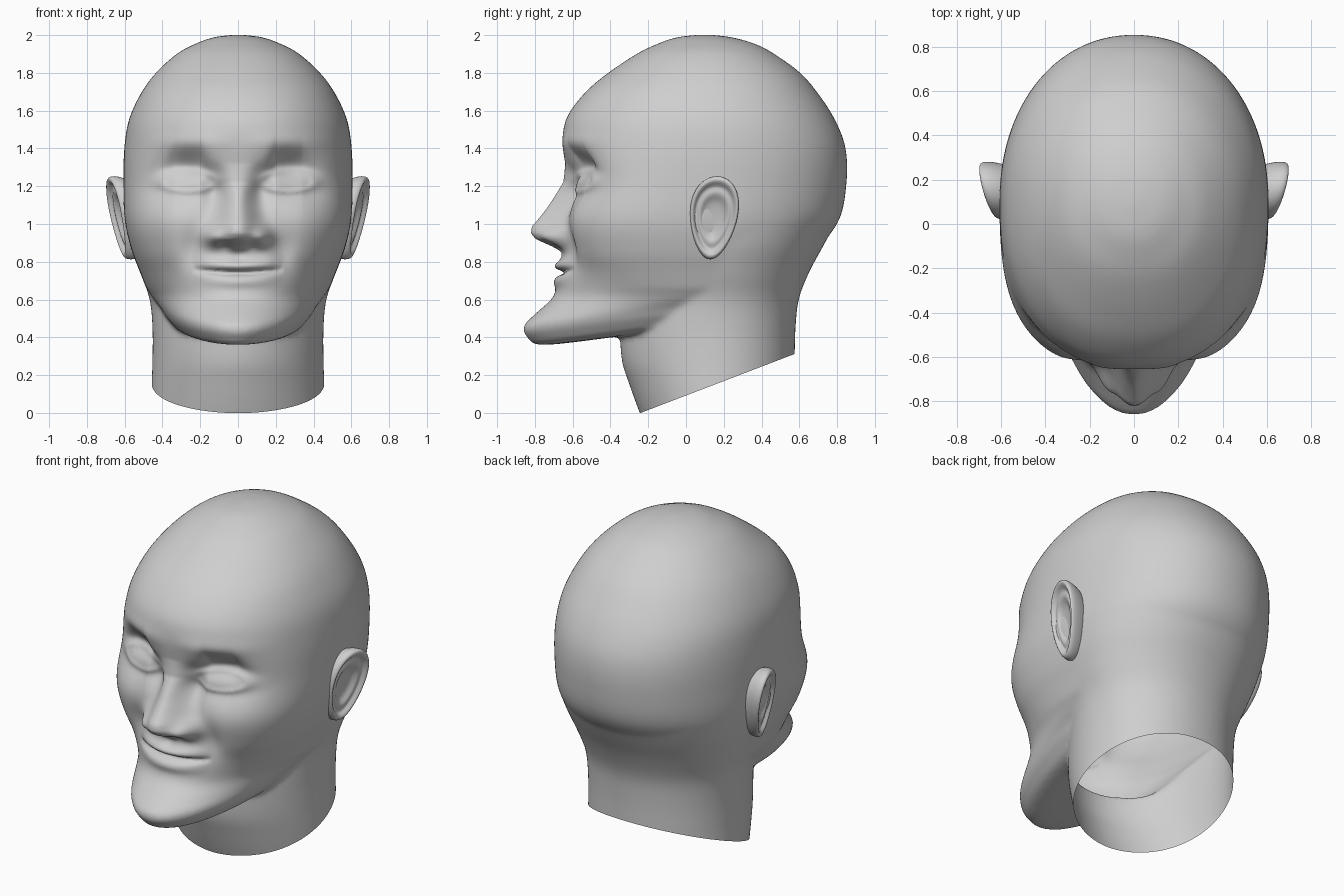
import bpy
import bmesh
from math import sin, cos, pi, exp, sqrt
from mathutils import Vector

cube = bpy.data.objects.get("Cube")
if cube:
    bpy.data.objects.remove(cube, do_unlink=True)

GREY = (0.62, 0.62, 0.62, 1.0)
clay = bpy.data.materials.new("clay_grey")
clay.use_nodes = True
clay.diffuse_color = GREY
clay.node_tree.nodes["Principled BSDF"].inputs["Base Color"].default_value = GREY


def clamp(v):
    return max(0.0, min(1.0, v))


def gauss(x, z, cx, cz, sx, sz):
    return exp(-((x - cx) / sx) ** 2 - ((z - cz) / sz) ** 2)


def ramp(keys, v):
    """Piecewise linear lookup in ascending (position, value) pairs."""
    if v <= keys[0][0]:
        return keys[0][1]
    for (a, va), (b, vb) in zip(keys, keys[1:]):
        if v <= b:
            return va + (vb - va) * (v - a) / (b - a)
    return keys[-1][1]


def spline(rows, steps):
    """Smooth in-between rows through the key rows."""
    out = []
    for i in range(len(rows) - 1):
        p0, p1 = rows[max(i - 1, 0)], rows[i]
        p2, p3 = rows[i + 1], rows[min(i + 2, len(rows) - 1)]
        for s in range(steps):
            t = s / steps
            out.append([b + 0.5 * t * (c - a + t * (2 * a - 5 * b + 4 * c - d
                        + t * (3 * (b - c) + d - a)))
                        for a, b, c, d in zip(p0, p1, p2, p3)])
    return out + [list(rows[-1])]


def skin(bm, rings):
    """Join rings of points with quads and cap both ends."""
    loops = [[bm.verts.new(p) for p in ring] for ring in rings]
    n = len(loops[0])
    for a, b in zip(loops, loops[1:]):
        for i in range(n):
            j = (i + 1) % n
            bm.faces.new((a[i], a[j], b[j], b[i]))
    bm.faces.new(loops[0])
    bm.faces.new(loops[-1])


def section(z, w, front, back, n, tilt, widest):
    """Oval, squarer in front, with its own front and back depth."""
    w = max(w, 0.005)
    mid = min(widest, back)
    k = tilt * clamp((0.66 - z) / 0.2)
    ring = []
    for i in range(96):
        c, s = cos(2 * pi * i / 96), sin(2 * pi * i / 96)
        p = 2 / 2.1 if s > 0 else 2 / n
        x = w * abs(c) ** p * (1 if c > 0 else -1)
        y = mid + abs(s) ** p * ((back if s > 0 else front) - mid)
        ring.append((x, y, z + k * (y - front)))
    return ring


# Rows: height, half width, front, back, squareness of the front
HEAD = [
    (2.003, 0.01, 0.08, 0.12, 2), (1.988, 0.13, -0.05, 0.245, 2),
    (1.952, 0.23, -0.155, 0.37, 2), (1.9, 0.325, -0.262, 0.468, 2.1),
    (1.8, 0.435, -0.412, 0.605, 2.1), (1.69, 0.515, -0.54, 0.7, 2.2),
    (1.55, 0.578, -0.637, 0.79, 2.2), (1.4, 0.602, -0.65, 0.845, 2.3),
    (1.22, 0.607, -0.625, 0.85, 2.6), (1.02, 0.6, -0.62, 0.81, 3.1),
    (0.86, 0.563, -0.63, 0.68, 2.9), (0.74, 0.517, -0.645, 0.5, 2.55),
    (0.62, 0.472, -0.69, 0.38, 2.15), (0.53, 0.445, -0.79, 0.3, 2),
    (0.46, 0.42, -0.86, 0.25, 2), (0.4, 0.38, -0.84, 0.2, 2),
    (0.36, 0.3, -0.74, 0.15, 2), (0.42, 0.02, -0.25, -0.15, 2)]
NECK = [
    (-0.1, 0.455, -0.2, 0.565, 1.9), (0, 0.457, -0.245, 0.57, 1.9),
    (0.15, 0.457, -0.3, 0.573, 1.9), (0.28, 0.453, -0.34, 0.575, 1.9),
    (0.45, 0.453, -0.345, 0.58, 1.9), (0.6, 0.468, -0.3, 0.597, 1.9),
    (0.74, 0.516, -0.25, 0.65, 1.9), (0.88, 0.562, -0.1, 0.725, 2),
    (1.02, 0.588, 0, 0.8, 2)]

bm = bmesh.new()
skin(bm, [section(*r, 0.13, 0.1) for r in spline(HEAD, 6)])
skin(bm, [section(*r, 0, 0.16) for r in spline(NECK, 5)])
bmesh.ops.recalc_face_normals(bm, faces=bm.faces[:])
mesh = bpy.data.meshes.new("head")
bm.to_mesh(mesh)
bm.free()
head = bpy.data.objects.new("head", mesh)
bpy.context.collection.objects.link(head)

# Blend skull and neck into one skin
remesh = head.modifiers.new("blend", "REMESH")
remesh.mode = "VOXEL"
remesh.voxel_size = 0.012
soften = head.modifiers.new("soften", "SMOOTH")
soften.factor = 0.5
soften.iterations = 20
bpy.context.view_layer.update()
graph = bpy.context.evaluated_depsgraph_get()
blended = bpy.data.meshes.new_from_object(head.evaluated_get(graph))
head.modifiers.clear()
head.data = blended
blended.name = "head_skin"

NOSE_LENGTH = [(0.8, 0), (0.85, 0.02), (0.875, 0.06), (0.92, 0.17), (0.95, 0.2),
               (0.985, 0.2), (1.1, 0.11), (1.22, 0.025), (1.32, 0)]
NOSE_WIDTH = [(0.93, 0.12), (1.0, 0.11), (1.1, 0.09), (1.22, 0.065)]


def face_relief(x, z):
    """Depth of the facial features; negative is forward."""
    x = abs(x)
    # arched brow, eye socket, lids and eyeball
    arch = 1.285 - 1.2 * max(0, 0.2 - x) - 0.5 * max(0, x - 0.34)
    d = 0.1 * gauss(x, z, 0.27, arch, 0.16, 0.1 if z > arch else 0.14)
    d += 0.035 * gauss(x, z, 0.12, 1.22, 0.05, 0.09)
    d -= 0.015 * gauss(x, z, 0.26, 1.43, 0.2, 0.05)
    r = sqrt(((x - 0.265) / 0.115) ** 2 + ((z - 1.225) / 0.042) ** 2)
    d -= 0.024 * exp(-(r / 1.6) ** 4)
    d -= 0.01 * exp(-((r - 1.2) / 0.33) ** 2)
    d -= 0.018 * max(0, 1 - r * r)
    # nose with wings and nostrils
    d -= ramp(NOSE_LENGTH, z) * exp(-(x / ramp(NOSE_WIDTH, z)) ** 2.3)
    d -= 0.06 * gauss(x, z, 0.13, 0.935, 0.05, 0.05)
    d += 0.015 * gauss(x, z, 0.07, 0.88, 0.035, 0.02)
    # cheeks and smile folds
    d -= 0.02 * gauss(x, z, 0.34, 1.02, 0.15, 0.12)
    d += 0.025 * gauss(x, z, 0.24, 0.86, 0.06, 0.1)
    d += 0.02 * gauss(x, z, 0.36, 0.72, 0.12, 0.12)
    # lips
    line = 0.742 + 0.3 * x * x
    span = max(0, 1 - (x / 0.24) ** 2)
    d -= 0.025 * gauss(x, z, 0, 0.74, 0.22, 0.13)
    d -= 0.036 * span ** 1.3 * exp(-((z - line - 0.04) / 0.03) ** 2)
    d -= 0.02 * span ** 1.3 * exp(-((z - line + 0.045) / 0.035) ** 2)
    d += 0.035 * span ** 0.7 * exp(-((z - line) / 0.014) ** 2)
    d += 0.01 * gauss(x, z, 0, 0.83, 0.03, 0.03)
    return d


for v in blended.vertices:
    reach = clamp((-0.2 - v.co.y) / 0.15)
    if reach and v.co.z > 0.5:
        v.co.y += reach * face_relief(v.co.x, v.co.z)

# Open, slanted cut at the base of the neck
bm = bmesh.new()
bm.from_mesh(blended)
bmesh.ops.bisect_plane(bm, geom=bm.verts[:] + bm.edges[:] + bm.faces[:],
                       plane_co=Vector((0, -0.24, 0)),
                       plane_no=Vector((0, 0.31, -0.81)).normalized(),
                       clear_outer=True)
bm.to_mesh(blended)
bm.free()


# Ear: rolled rim, inner fold and hollow, as (scale, outward offset) rings
EAR = [(0.65, -0.08), (0.85, -0.04), (0.96, 0.01), (1, 0.05), (0.98, 0.078),
       (0.9, 0.088), (0.82, 0.076), (0.74, 0.056), (0.64, 0.068), (0.54, 0.066),
       (0.42, 0.046), (0.25, 0.042), (0.04, 0.041)]


def ear_ring(scale, out):
    ring = []
    for i in range(40):
        a = 2 * pi * i / 40
        v = 0.223 * sin(a) * scale
        u = 0.128 * cos(a) * (1 + 0.22 * sin(a)) * scale + 0.08 * v
        ring.append((0.56 + out + 0.18 * v + 0.26 * u, 0.147 + u, 1.033 + v))
    return ring


bm = bmesh.new()
skin(bm, [ear_ring(*r) for r in EAR])
bmesh.ops.recalc_face_normals(bm, faces=bm.faces[:])
mesh = bpy.data.meshes.new("ears")
bm.to_mesh(mesh)
bm.free()
ears = bpy.data.objects.new("ears", mesh)
bpy.context.collection.objects.link(ears)
ears.modifiers.new("other_side", "MIRROR")
ears.modifiers.new("round", "SUBSURF").levels = 1

for part in (head, ears):
    part.data.materials.clear()
    part.data.materials.append(clay)
    for face in part.data.polygons:
        face.use_smooth = True
        face.material_index = 0
